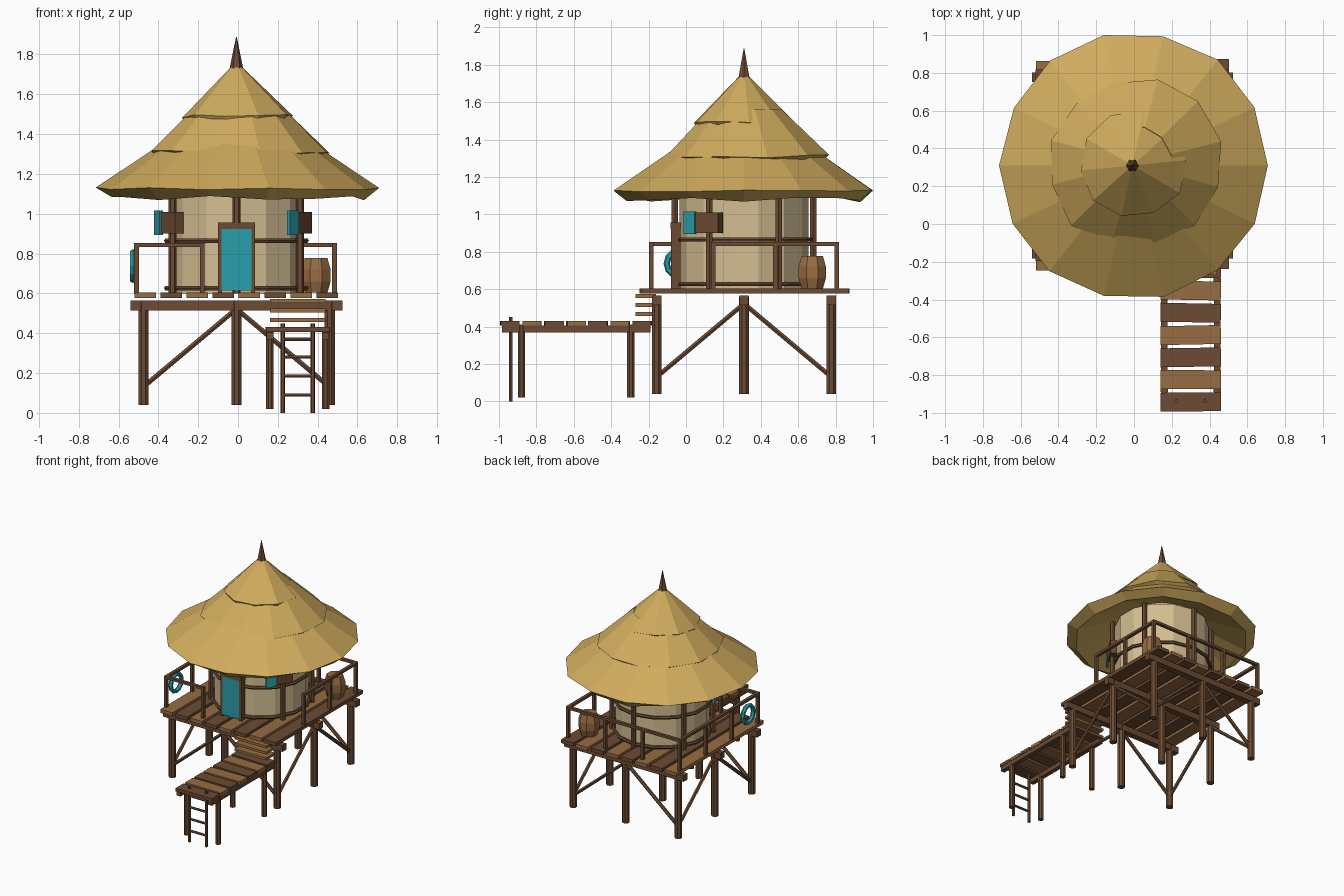
import bpy, bmesh, math, random
from mathutils import Vector, Matrix

if "Cube" in bpy.data.objects:
    bpy.data.objects.remove(bpy.data.objects["Cube"])

random.seed(4)
CX, CY = -0.008, 0.31          # hut axis


def material(name, rgb):
    m = bpy.data.materials.new(name)
    m.diffuse_color = (*rgb, 1)
    m.use_nodes = True
    m.node_tree.nodes["Principled BSDF"].inputs["Base Color"].default_value = m.diffuse_color
    return m


WOOD = material("dark_wood", (0.15, 0.07, 0.033))
PLANK = material("light_wood", (0.31, 0.15, 0.055))
THATCH = material("thatch", (0.63, 0.41, 0.11))
WALL = material("plaster", (0.66, 0.52, 0.29))
TEAL = material("teal_paint", (0.023, 0.35, 0.41))


def finish(name, bm, mat):
    bmesh.ops.recalc_face_normals(bm, faces=bm.faces)
    me = bpy.data.meshes.new(name)
    bm.to_mesh(me)
    bm.free()
    me.materials.append(mat)
    ob = bpy.data.objects.new(name, me)
    bpy.context.collection.objects.link(ob)
    return ob


def box(name, c, size, mat, rot=0.0):
    bm = bmesh.new()
    m = Matrix.Translation(c) @ Matrix.Rotation(rot, 4, 'Z') @ Matrix.Diagonal((*size, 1))
    bmesh.ops.create_cube(bm, size=1, matrix=m)
    return finish(name, bm, mat)


def tube(name, a, b, r, mat, sides=8, r2=None):
    a, b = Vector(a), Vector(b)
    d = b - a
    m = Matrix.Translation((a + b) / 2) @ d.to_track_quat('Z', 'Y').to_matrix().to_4x4()
    m = m @ Matrix.Rotation(math.pi / sides, 4, 'Z')
    bm = bmesh.new()
    bmesh.ops.create_cone(bm, cap_ends=True, segments=sides, radius1=r,
                          radius2=r if r2 is None else r2, depth=d.length, matrix=m)
    return finish(name, bm, mat)


def lathe(name, profile, sides, c, mat, phase=0.0, closed=False, jitter=None):
    """Spin (r, z) points; jitter maps a point index to (radius, height) wobble."""
    bm, rings = bmesh.new(), []
    jitter = jitter or {}
    for i, (r, z) in enumerate(profile):
        jr, jz = jitter.get(i, (0, 0))
        ring = []
        for k in range(sides):
            a = phase + math.tau * k / sides
            rr = r + random.uniform(-jr, jr)
            ring.append(bm.verts.new((c[0] + rr * math.cos(a), c[1] + rr * math.sin(a),
                                      z + random.uniform(-jz, jz))))
        rings.append(ring)
    pairs = list(zip(rings, rings[1:])) + ([(rings[-1], rings[0])] if closed else [])
    for p, q in pairs:
        for k in range(sides):
            n = (k + 1) % sides
            bm.faces.new((p[k], p[n], q[n], q[k]))
    if not closed:
        bm.faces.new(rings[0])
        bm.faces.new(rings[-1])
    return finish(name, bm, mat)


def ring_profile(R, r, z, n):
    return [(R + r * math.cos(math.tau * i / n), z + r * math.sin(math.tau * i / n)) for i in range(n)]


# stilts and cross beams
PX, PY = (-0.475, CX, 0.46), (-0.157, CY, 0.777)
for y in PY:
    for x in PX:
        tube("stilt", (x, y, 0.04), (x, y, 0.56), 0.028, WOOD)
    box("cross_beam", (CX, y, 0.54), (1.065, 0.05, 0.05), WOOD)

# diagonal braces on all four sides
for s in (-1, 1):
    for y in (PY[0], PY[2]):
        tube("brace", (CX + s * 0.45, y, 0.145), (CX + s * 0.015, y, 0.51), 0.014, WOOD, 6)
    for x in (PX[0], PX[2]):
        tube("brace", (x, CY + s * 0.45, 0.145), (x, CY + s * 0.015, 0.51), 0.014, WOOD, 6)

# deck boards
for i in range(8):
    box("deck_board", (-0.465 + i * 0.1305, 0.313 + random.uniform(-0.008, 0.008), 0.59),
        (0.108, 1.11, 0.028), (PLANK, WOOD)[i % 2])

# hut wall, posts and hoops
lathe("hut_wall", [(0.345, 0.6), (0.345, 1.2)], 14, (CX, CY), WALL, math.pi / 2)
for k in range(6):
    a = math.radians(30 + 60 * k)
    x, y = CX + 0.37 * math.cos(a), CY + 0.37 * math.sin(a)
    tube("wall_post", (x, y, 0.6), (x, y, 1.2), 0.02, WOOD, 6)
for z in (0.627, 0.865):
    lathe("wall_hoop", ring_profile(0.36, 0.013, z, 6), 14, (CX, CY), WOOD, math.pi / 2, True)

# door with frame
box("door", (CX, -0.06, 0.77), (0.15, 0.04, 0.31), TEAL)
for s in (-1, 1):
    box("door_jamb", (CX + s * 0.083, -0.055, 0.775), (0.02, 0.05, 0.35), WOOD)
box("door_lintel", (CX, -0.055, 0.94), (0.186, 0.054, 0.032), WOOD)

# windows with open shutters, rotated about the hut axis
for deg in (-30, 210):
    a = math.radians(deg)
    n, t = Vector((math.cos(a), math.sin(a), 0)), Vector((-math.sin(a), math.cos(a), 0))
    c = Vector((CX, CY, 0.955)) + n * 0.372
    box("window_frame", c, (0.05, 0.14, 0.11), WOOD, a)
    box("window_shutter", c - t * 0.107 + n * 0.018, (0.018, 0.075, 0.122), TEAL, a - 0.15)

# thatched roof in three overlapping tiers
lathe("roof_lower_tier", [(0.33, 1.385), (0.708, 1.127), (0.635, 1.078), (0.3, 1.23)], 14, (CX + 0.006, CY),
      THATCH, 0, True, {1: (0.008, 0.006), 2: (0.01, 0.014)})
lathe("roof_middle_tier", [(0.2, 1.56), (0.455, 1.312), (0.425, 1.29), (0.18, 1.46)], 12, (CX + 0.01, CY + 0.01),
      THATCH, 0.25, True, {1: (0.02, 0.01), 2: (0.015, 0.01)})
lathe("roof_top_tier", [(0.015, 1.75), (0.28, 1.49), (0.255, 1.468), (0.04, 1.62)], 10, (CX, CY),
      THATCH, 0.1, False, {1: (0.012, 0.01), 2: (0.01, 0.008)})
tube("roof_finial", (CX, CY, 1.72), (CX, CY, 1.887), 0.036, WOOD, 6, 0.002)

# railing: posts at thirds of each side, open at the stairs
RX, RY = (-0.51, -0.18, 0.155, 0.485), (-0.185, 0.145, 0.477, 0.807)
RAIL_RUNS = [[(RX[1], RY[0]), (RX[0], RY[0])], [(RX[0], y) for y in RY],
             [(x, RY[3]) for x in RX], [(RX[3], y) for y in RY[1:]]]
for spot in sorted({p for run in RAIL_RUNS for p in run}):
    box("railing_post", (*spot, 0.72), (0.024, 0.024, 0.245), WOOD)
for run in RAIL_RUNS:
    (x0, y0), (x1, y1) = run[0], run[-1]
    box("handrail", ((x0 + x1) / 2, (y0 + y1) / 2, 0.842),
        (abs(x1 - x0) + 0.024, abs(y1 - y0) + 0.024, 0.02), WOOD)

# life ring hung on the left rail
ring = lathe("life_ring", ring_profile(0.068, 0.017, 0, 6), 12, (0, 0), TEAL, 0, True)
ring.rotation_euler = (0, math.pi / 2, 0)
ring.location = (-0.527, -0.035, 0.737)

# barrel
lathe("barrel", [(0.062, 0.604), (0.079, 0.66), (0.079, 0.72), (0.062, 0.777)], 8, (0.392, 0.675),
      PLANK, math.pi / 8)

# dock: posts, beams, boards
for x in (0.16, 0.44):
    for y in (-0.88, -0.295):
        tube("dock_post", (x, y, 0.02), (x, y, 0.41), 0.021, WOOD)
    box("dock_beam", (x, -0.587, 0.387), (0.035, 0.795, 0.035), WOOD)
for i in range(7):
    box("dock_board", (0.3, -0.942 + i * 0.118, 0.418), (0.32, 0.1, 0.025),
        (WOOD, PLANK)[i % 2], random.uniform(-0.025, 0.025))

# steps up to the deck
for z in (0.467, 0.515, 0.563):
    box("step", (0.3, -0.215, z), (0.28, 0.11, 0.02), PLANK)

# swim ladder
for x in (0.225, 0.375):
    tube("ladder_rail", (x, -0.937, 0), (x, -0.937, 0.45), 0.011, WOOD, 6)
for z in (0.09, 0.185, 0.28, 0.37):
    tube("ladder_rung", (0.225, -0.937, z), (0.375, -0.937, z), 0.009, WOOD, 6)
